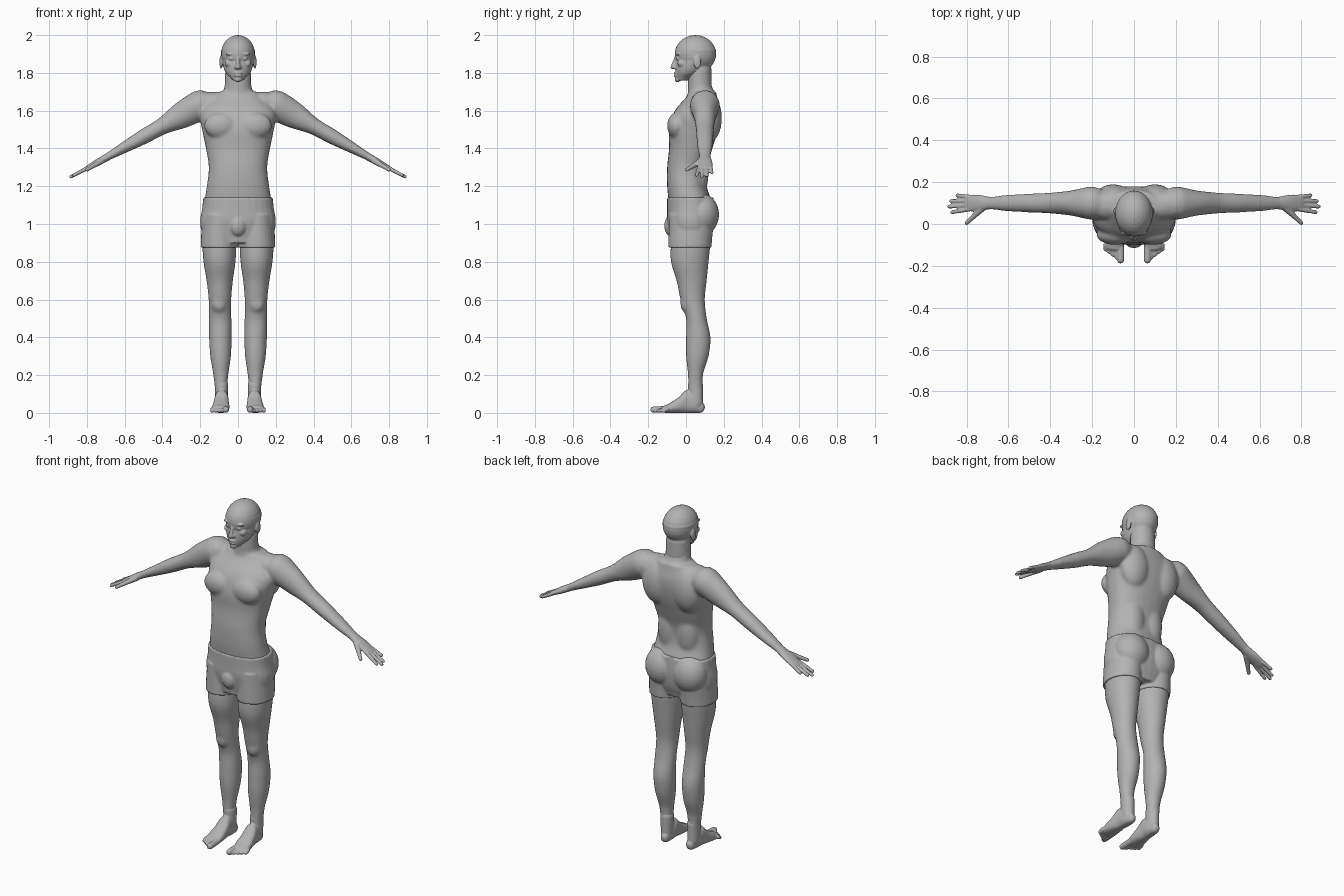
import bpy, bmesh
from math import sin, cos, pi, copysign
from mathutils import Vector, Matrix

default_cube = bpy.data.objects.get("Cube")
if default_cube:
    bpy.data.objects.remove(default_cube)

RIGHTWARD, BACKWARD, UPWARD = Vector((1, 0, 0)), Vector((0, 1, 0)), Vector((0, 0, 1))
SEGMENTS = 28
SUBSTEPS = 4

grey = bpy.data.materials.new("plain_grey")
grey.use_nodes = True
grey.diffuse_color = (.45, .45, .45, 1)
grey.node_tree.nodes["Principled BSDF"].inputs["Base Color"].default_value = grey.diffuse_color


def spline(points):
    """Smooth curve through evenly spaced points."""
    padded = [points[0], *points, points[-1]]
    curve = []
    for before, first, second, after in zip(padded, padded[1:], padded[2:], padded[3:]):
        leaving, arriving = (second - before) / 2, (after - first) / 2
        for step in range(SUBSTEPS):
            t = step / SUBSTEPS
            ease = t * t * (3 - 2 * t)
            curve.append(first.lerp(second, ease)
                         + leaving * t * (1 - t) ** 2 - arriving * t * t * (1 - t))
    return curve + [points[-1]]


def bend(value, power):
    """Square off a sine or cosine for a superellipse section."""
    return copysign(abs(value) ** (2 / power), value)


def tube(bm, start, end, wide, high, low=None, across=RIGHTWARD, power=2, rounded=True):
    """Loft evenly spaced sections from start to end, on both sides if off centre.
    Each has a half width and a reach to either side of the line."""
    start, end = Vector(start), Vector(end)
    axis = (end - start).normalized()
    across = (across - axis * across.dot(axis)).normalized()
    upright = axis.cross(across)
    low = low or [-reach for reach in high]
    sections = spline([Vector(row) for row in zip(wide, low, high)])
    rings = []
    for index, (half, bottom, top) in enumerate(sections):
        centre = start.lerp(end, index / (len(sections) - 1)) + upright * (bottom + top) / 2
        rings.append((centre, half, (top - bottom) / 2))
    if rounded:
        for last in (False, True):
            centre, half, deep = rings[-1 if last else 0]
            outward = axis * min(half, deep) * (1 if last else -1)
            for angle in (pi / 6, pi / 3, pi * .45):
                cap = (centre + outward * sin(angle), half * cos(angle), deep * cos(angle))
                rings.insert(len(rings) if last else 0, cap)
    angles = [2 * pi * i / SEGMENTS for i in range(SEGMENTS)]
    for side in ((1, -1) if end.x else (1,)):
        loops = []
        for centre, half, deep in rings:
            ring = [centre + across * half * bend(cos(a), power)
                    + upright * deep * bend(sin(a), power) for a in angles]
            loops.append([bm.verts.new((p.x * side, p.y, p.z)) for p in ring])
        for lower, upper in zip(loops, loops[1:]):
            for i in range(SEGMENTS):
                j = (i + 1) % SEGMENTS
                bm.faces.new((lower[i], lower[j], upper[j], upper[i]))
        bm.faces.new(loops[0])
        bm.faces.new(loops[-1])


def blob(bm, centre, size):
    """Ellipsoid, on both sides if off centre."""
    for side in ((1, -1) if centre[0] else (1,)):
        place = Matrix.Translation((centre[0] * side, centre[1], centre[2]))
        bmesh.ops.create_uvsphere(bm, u_segments=SEGMENTS, v_segments=SEGMENTS // 2, radius=1,
                                  matrix=place @ Matrix.Diagonal((*size, 1)))


def finish(bm, name, voxel, smoothing):
    """Fuse the overlapping volumes into one smooth skin."""
    bmesh.ops.recalc_face_normals(bm, faces=bm.faces)
    mesh = bpy.data.meshes.new(name)
    bm.to_mesh(mesh)
    bm.free()
    mesh.materials.append(grey)
    part = bpy.data.objects.new(name, mesh)
    bpy.context.collection.objects.link(part)
    fuse = part.modifiers.new("fuse", 'REMESH')
    fuse.mode = 'VOXEL'
    fuse.voxel_size = voxel
    fuse.use_smooth_shade = True
    soften = part.modifiers.new("soften", 'SMOOTH')
    soften.factor = .5
    soften.iterations = smoothing


FINE = .0045

# Torso and neck
body = bmesh.new()
tube(body, (0, 0, .9), (0, 0, 1.7), power=2.3, rounded=False,
     wide=[.1, .18, .18, .165, .155, .17, .19, .2, .11],
     low=[-.05, -.08, -.09, -.1, -.1, -.09, -.09, -.06, .02],
     high=[.1, .13, .14, .11, .11, .14, .17, .18, .16])
tube(body, (0, 0, 1.6), (0, 0, 1.8), wide=[.15, .13, .08, .07, .07],
     low=[0, 0, .01, .01, .01], high=[.17, .17, .15, .13, .13])

# Chest, shoulder blades, back muscles and shoulder tops
blob(body, (.09, -.05, 1.52), (.09, .05, .07))
blob(body, (.1, .12, 1.56), (.09, .07, .13))
blob(body, (.06, .06, 1.28), (.07, .06, .16))
blob(body, (.13, .09, 1.64), (.09, .07, .06))

# Arms
tube(body, (.2, .1, 1.63), (.7, .1, 1.35), across=BACKWARD,
     wide=[.08, .06, .05, .045, .04, .03], high=[.08, .07, .045, .04, .03, .02])

# Legs and kneecaps
tube(body, (.09, 0, .1), (.1, 0, 1),
     wide=[.03, .04, .055, .06, .06, .06, .07, .085, .09, .08],
     low=[.01, .01, 0, 0, 0, -.03, -.05, -.08, -.08, -.07],
     high=[.09, .09, .12, .13, .11, .1, .11, .12, .13, .13])
blob(body, (.1, 0, .58), (.04, .03, .05))
finish(body, "body", .008, 10)

# Shorts with flat waistband and hems
shorts = bmesh.new()
tube(shorts, (0, 0, .9), (0, 0, 1.14), power=2.3, rounded=False,
     wide=[.13, .19, .2, .19, .185], low=[-.08, -.09, -.1, -.1, -.1],
     high=[.12, .14, .15, .15, .145])
tube(shorts, (.1, 0, .875), (.1, 0, 1.05), rounded=False,
     wide=[.098, .09], low=[-.093, -.09], high=[.135, .15])
blob(shorts, (.09, .085, 1.05), (.1, .09, .11))
blob(shorts, (0, -.08, .99), (.045, .035, .055))
finish(shorts, "shorts", .006, 4)

# Head: skull, jaw and neck top
head = bmesh.new()
blob(head, (0, .05, 1.9), (.09, .11, .1))
tube(head, (0, 0, 1.76), (0, 0, 1.92), rounded=False, wide=[.03, .065, .08, .085, .09],
     low=[-.05, -.055, -.055, -.05, -.055], high=[.01, .08, .12, .15, .16])
tube(head, (0, .075, 1.7), (0, .075, 1.82), wide=[.068, .066], high=[.062, .06])

# Nose, nostrils, brows, eyes, cheeks, lips, chin and ears
tube(head, (0, -.05, 1.89), (0, -.07, 1.83), wide=[.007, .012], high=[.008, .012])
blob(head, (.01, -.06, 1.83), (.01, .01, .01))
blob(head, (.035, -.04, 1.9), (.03, .015, .008))
blob(head, (.035, -.04, 1.875), (.015, .013, .009))
blob(head, (.05, -.02, 1.85), (.02, .025, .02))
for height in (1.785, 1.8):
    blob(head, (0, -.053, height), (.023, .012, .006))
blob(head, (0, -.045, 1.765), (.02, .015, .015))
blob(head, (.09, .06, 1.857), (.008, .02, .036))
finish(head, "head", FINE, 3)

# Hands: palm, thumb and four fingers
hands = bmesh.new()
tube(hands, (.69, .1, 1.355), (.8, .1, 1.295), across=BACKWARD,
     wide=[.03, .04, .04], high=[.02, .018, .012])
tube(hands, (.72, .08, 1.335), (.8, .005, 1.287), across=UPWARD,
     wide=[.017, .013, .01], high=[.017, .013, .01])
for i, tip in enumerate((.87, .885, .875, .845)):
    drop = (tip - .7) * .54
    tube(hands, (.79, .07 + .02 * i, 1.3), (tip, .056 + .027 * i, 1.35 - drop),
         across=BACKWARD, wide=[.011, .009], high=[.011, .009])
finish(hands, "hands", FINE, 3)

# Feet: sole and instep, ankle and five toes
feet = bmesh.new()
tube(feet, (.083, .075, 0), (.093, -.11, 0), power=2.4,
     wide=[.025, .035, .037, .042, .046, .045],
     low=[0, 0, 0, 0, 0, 0], high=[.06, .1, .12, .085, .06, .04])
tube(feet, (.087, .05, .05), (.087, .05, .15), wide=[.033, .035], high=[.04, .04])
for i in range(5):
    radius = .011 if i else .017
    start = .064 + .018 * i
    tube(feet, (start, -.1, .02), (start, .013 * i - .172, radius),
         wide=[radius, radius], high=[radius, radius])
finish(feet, "feet", FINE, 3)
